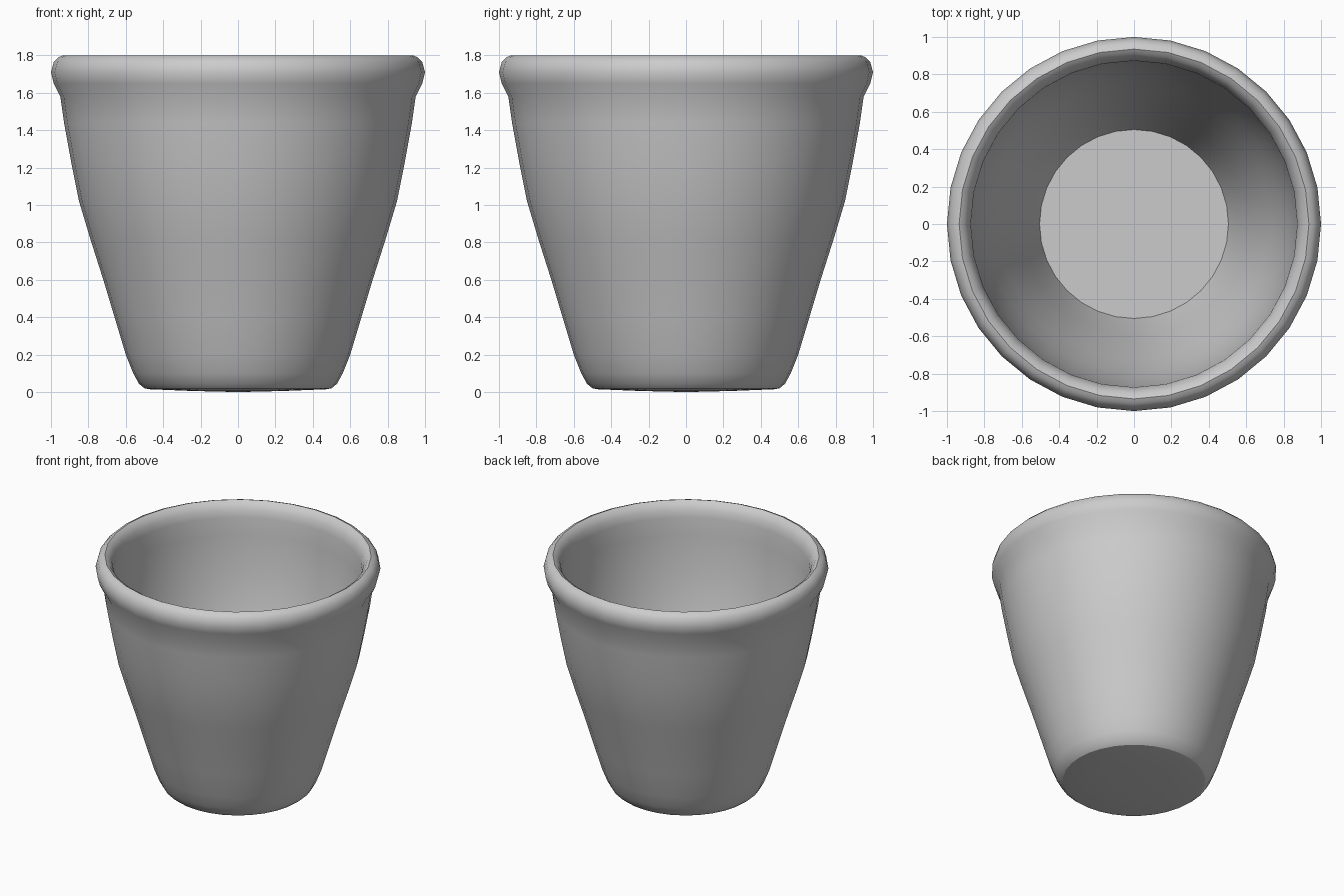
import bpy, bmesh, math
from mathutils import Vector

cube = bpy.data.objects.get("Cube")
if cube:
    bpy.data.objects.remove(cube)

SIDES = 32

clay = bpy.data.materials.new("plain grey")
clay.use_nodes = True
clay.diffuse_color = (0.6, 0.6, 0.6, 1)
clay.node_tree.nodes["Principled BSDF"].inputs["Base Color"].default_value = clay.diffuse_color


def lathe(name, profile):
    """Spin a (radius, height) profile about z; smooth shaded with sharp corners."""
    bm = bmesh.new()
    verts = [bm.verts.new((r, 0, z)) for r, z in profile]
    edges = [bm.edges.new(pair) for pair in zip(verts, verts[1:])]
    bmesh.ops.spin(bm, geom=verts + edges, axis=(0, 0, 1), cent=(0, 0, 0),
                   angle=math.tau, steps=SIDES, use_duplicate=False)
    bmesh.ops.remove_doubles(bm, verts=bm.verts, dist=0.0005)
    bm.normal_update()
    mesh = bpy.data.meshes.new(name)
    bm.to_mesh(mesh)
    bm.free()
    mesh.materials.append(clay)
    obj = bpy.data.objects.new(name, mesh)
    bpy.context.collection.objects.link(obj)
    bpy.ops.object.select_all(action='DESELECT')
    obj.select_set(True)
    bpy.context.view_layer.objects.active = obj
    bpy.ops.object.shade_smooth_by_angle(angle=math.radians(45))
    return obj


# Outer wall from the foot up, over the rolled rim, down the inside to the floor
outer = [(0.50, 0.02), (0.53, 0.045), (0.56, 0.10), (0.60, 0.20), (0.66, 0.40),
         (0.72, 0.60), (0.79, 0.82), (0.85, 1.02), (0.89, 1.22), (0.93, 1.44), (0.95, 1.58)]
rim = [(0.985, 1.65), (1.0, 1.71), (0.985, 1.765), (0.96, 1.79), (0.935, 1.80),
       (0.91, 1.785), (0.885, 1.745), (0.873, 1.69)]
inner = [(0.87, 1.56), (0.84, 1.26), (0.79, 1.02), (0.73, 0.82), (0.66, 0.60),
         (0.60, 0.40), (0.54, 0.20), (0.505, 0.10), (0, 0.10)]
pot = lathe("pot_wall", outer + rim + inner)

# Slightly domed underside
base = lathe("pot_base", [(0, 0), (0.25, 0.006), (0.47, 0.015), (0.50, 0.02)])

# Make the faces point outward: the wall up and over, the base downward
for obj, test in ((pot, lambda p: p.normal.z > 0 and p.center.z < 0.11 and p.center.xy.length < 0.45),
                  (base, lambda p: p.normal.z < 0)):
    if not any(test(p) for p in obj.data.polygons):
        obj.data.flip_normals()
